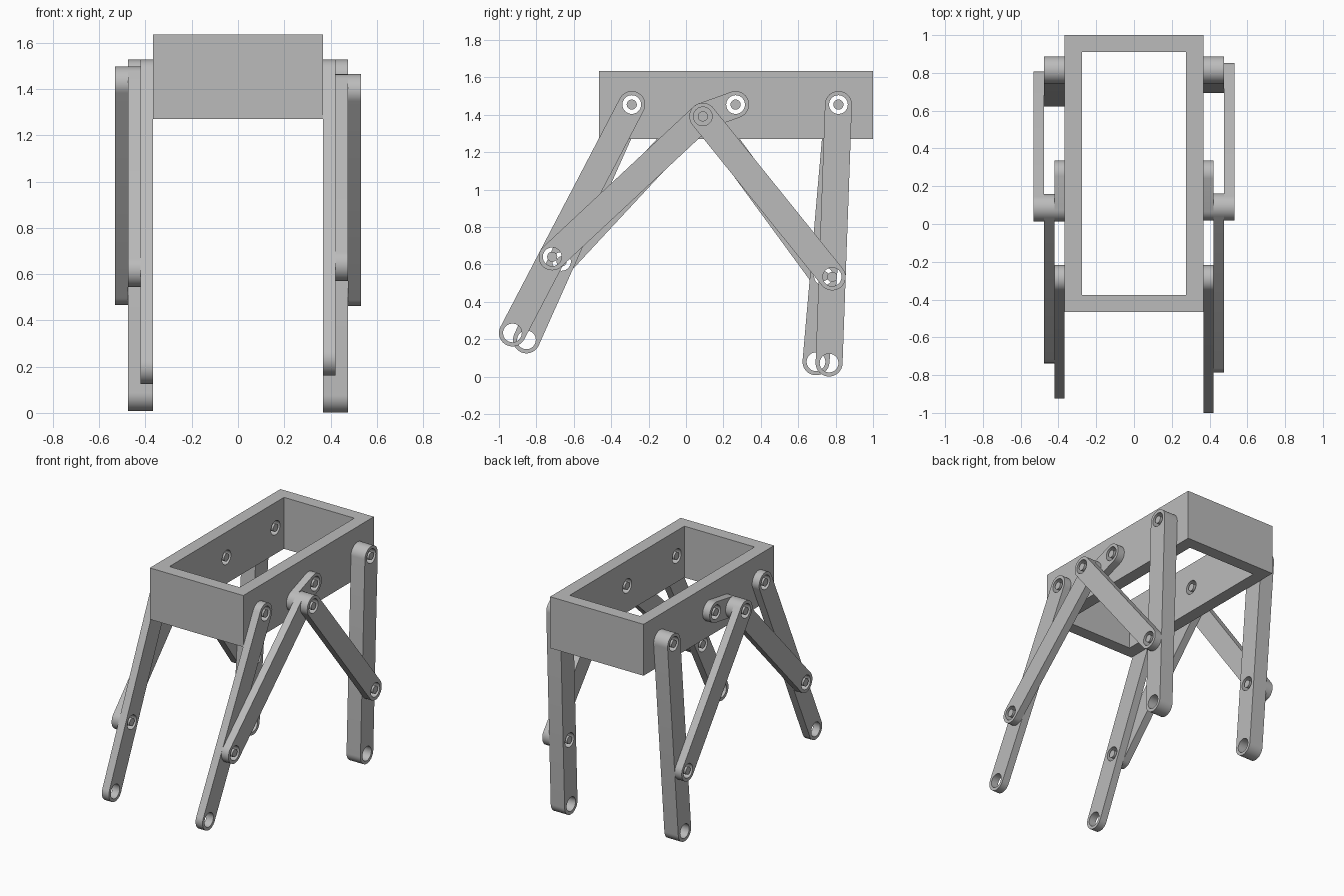
import bpy, bmesh, math
from mathutils import Vector

cube = bpy.data.objects.get("Cube")
if cube:
    bpy.data.objects.remove(cube, do_unlink=True)

# One plain grey for everything
grey = bpy.data.materials.new("plain grey")
grey.use_nodes = True
colour = (0.5, 0.5, 0.5, 1)
grey.diffuse_color = colour
grey.node_tree.nodes["Principled BSDF"].inputs["Base Color"].default_value = colour

# Shared sizes
END_R, HOLE_R, PIN_R = 0.072, 0.05, 0.027
INNER, FACE, LAYER = 0.276, 0.367, 0.0547   # inner wall, outer wall, bar thickness
BOTTOM, TOP, FRONT, BACK = 1.27, 1.635, -0.465, 1.0
parts = []


def add_object(name, bm):
    bmesh.ops.recalc_face_normals(bm, faces=bm.faces[:])
    mesh = bpy.data.meshes.new(name)
    bm.to_mesh(mesh)
    bm.free()
    mesh.materials.append(grey)
    obj = bpy.data.objects.new(name, mesh)
    bpy.context.collection.objects.link(obj)
    parts.append(obj)
    return obj


def arc(centre, radius, start, sweep, count):
    return [centre + radius * Vector((math.cos(a), math.sin(a)))
            for a in (start + sweep * i / count for i in range(count + 1))]


def plate(name, loops, x0, x1):
    """Fill outlines (with holes) in the side plane and extrude them along x."""
    bm = bmesh.new()
    for loop in loops:
        vs = [bm.verts.new((x0, p.x, p.y)) for p in loop]
        for i, v in enumerate(vs):
            bm.edges.new((v, vs[(i + 1) % len(vs)]))
    bmesh.ops.triangle_fill(bm, edges=bm.edges[:], use_beauty=True, normal=(1, 0, 0))
    grown = bmesh.ops.extrude_face_region(bm, geom=bm.faces[:])["geom"]
    moved = [g for g in grown if isinstance(g, bmesh.types.BMVert)]
    bmesh.ops.translate(bm, verts=moved, vec=(x1 - x0, 0, 0))
    return add_object(name, bm)


def circle(centre, radius):
    return arc(centre, radius, 0, math.tau, 40)[:-1]


def bar(name, a, b, x0, x1, extra=()):
    """Round-ended bar from a to b, drilled at both ends and at any extra points."""
    d = b - a
    angle = math.atan2(d.y, d.x)
    outline = (arc(b, END_R, angle - math.pi / 2, math.pi, 24)
               + arc(a, END_R, angle + math.pi / 2, math.pi, 24))
    holes = [circle(p, HOLE_R) for p in (a, b, *extra)]
    return plate(name, [outline] + holes, x0, x1)


def pin(name, centre, x0, x1):
    return plate(name, [circle(centre, PIN_R)], x0, x1)


def box(name, lo, hi):
    bm = bmesh.new()
    bmesh.ops.create_cube(bm, size=1)
    for v in bm.verts:
        v.co = [(l + h) / 2 + c * (h - l) for l, h, c in zip(lo, hi, v.co)]
    return add_object(name, bm)


# Pivots shared by both sides (y, z)
front_hip = Vector((-0.29, 1.455))
crank_axis = Vector((0.265, 1.455))
rear_hip = Vector((0.815, 1.455))

# Open body frame with drilled side walls
frame = box("body_frame", (-FACE, FRONT, BOTTOM), (FACE, BACK, TOP))
cutters = [box("cavity_cutter", (-INNER, FRONT + 0.09, BOTTOM - 0.1),
               (INNER, BACK - 0.09, TOP + 0.1))]
for pivot in (front_hip, crank_axis, rear_hip):
    cutters.append(plate("hole_cutter", [circle(pivot, HOLE_R)], -0.5, 0.5))
bpy.context.view_layer.objects.active = frame
for cutter in cutters:
    mod = frame.modifiers.new("cut", "BOOLEAN")
    mod.operation, mod.solver, mod.object = "DIFFERENCE", "EXACT", cutter
    bpy.ops.object.modifier_apply(modifier=mod.name)
    parts.remove(cutter)
    bpy.data.objects.remove(cutter, do_unlink=True)

# Legs, crank and rods on each side, in slightly different walking poses
poses = {
    "left": (1, (0.09, 1.392), (-0.928, 0.234), (0.765, 0.073)),
    "right": (-1, (0.086, 1.425), (-0.853, 0.197), (0.695, 0.08)),
}
for side, (s, crank_end, front_end, rear_end) in poses.items():
    crank_pin, front_foot, rear_foot = map(Vector, (crank_end, front_end, rear_end))
    front_knee = front_hip.lerp(front_foot, 2 / 3)
    rear_knee = rear_hip.lerp(rear_foot, 2 / 3)
    x = [s * (FACE + LAYER * i) for i in range(4)]
    wall = s * INNER

    bar(side + "_front_leg", front_hip, front_foot, x[0], x[1], [front_knee])
    bar(side + "_rear_leg", rear_hip, rear_foot, x[0], x[2], [rear_knee])
    bar(side + "_crank", crank_axis, crank_pin, x[0], x[1])
    bar(side + "_front_rod", crank_pin, front_knee, x[1], x[2])
    bar(side + "_rear_rod", crank_pin, rear_knee, x[2], x[3])

    pin(side + "_front_hip_pin", front_hip, wall, x[1])
    pin(side + "_rear_hip_pin", rear_hip, wall, x[2])
    pin(side + "_crank_axle", crank_axis, wall, x[1])
    pin(side + "_crank_pin", crank_pin, x[0], x[3])
    pin(side + "_front_knee_pin", front_knee, x[0], x[2])
    pin(side + "_rear_knee_pin", rear_knee, x[0], x[3])

# Smooth round surfaces, keep crisp edges
bpy.ops.object.select_all(action="DESELECT")
for obj in parts:
    obj.select_set(True)
bpy.context.view_layer.objects.active = frame
bpy.ops.object.shade_smooth_by_angle(angle=math.radians(30))
